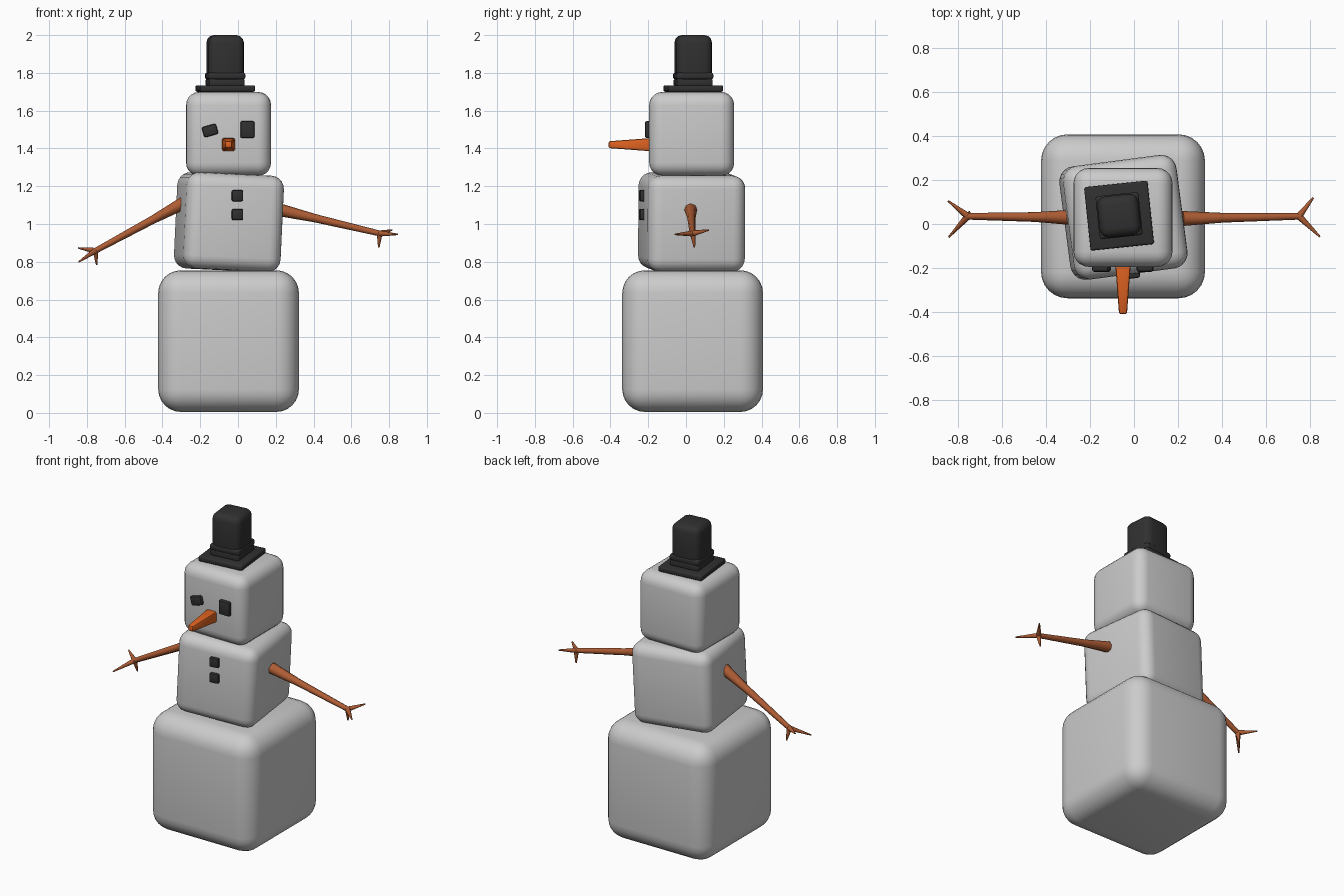
import bpy, bmesh
from math import radians
from mathutils import Vector, Matrix, Euler

cube = bpy.data.objects.get("Cube")
if cube:
    bpy.data.objects.remove(cube, do_unlink=True)


def material(name, rgb):
    m = bpy.data.materials.new(name)
    m.use_nodes = True
    m.diffuse_color = (*rgb, 1)
    m.node_tree.nodes["Principled BSDF"].inputs["Base Color"].default_value = (*rgb, 1)
    return m


SNOW = material("snow grey", (0.6, 0.6, 0.6))
BLACK = material("charcoal", (0.03, 0.03, 0.03))
ORANGE = material("carrot orange", (0.72, 0.12, 0.015))
WOOD = material("branch brown", (0.43, 0.11, 0.035))


def finish(bm, name, mat, angle=40):
    bmesh.ops.recalc_face_normals(bm, faces=bm.faces)
    mesh = bpy.data.meshes.new(name)
    bm.to_mesh(mesh)
    bm.free()
    mesh.materials.append(mat)
    obj = bpy.data.objects.new(name, mesh)
    bpy.context.collection.objects.link(obj)
    bpy.ops.object.select_all(action='DESELECT')
    obj.select_set(True)
    bpy.context.view_layer.objects.active = obj
    bpy.ops.object.shade_smooth_by_angle(angle=radians(angle))
    return obj


def rounded_box(name, mat, centre, size, radius, segments=4, turn=(0, 0, 0), front_scale=1):
    """Box with rounded edges; front_scale shrinks its -y end."""
    bm = bmesh.new()
    bmesh.ops.create_cube(bm, size=1)
    for v in bm.verts:
        k = front_scale if v.co.y < 0 else 1
        v.co = Vector((v.co.x * size[0] * k, v.co.y * size[1], v.co.z * size[2] * k))
    bmesh.ops.bevel(bm, geom=bm.edges[:], offset=radius, segments=segments,
                    profile=0.5, affect='EDGES', clamp_overlap=True)
    obj = finish(bm, name, mat)
    obj.location = centre
    obj.rotation_euler = Euler([radians(a) for a in turn])
    return obj


def rod(bm, a, b, r1, r2):
    """Tapered stick from a to b."""
    a, b = Vector(a), Vector(b)
    d = b - a
    mat = Matrix.Translation((a + b) / 2) @ d.to_track_quat('Z', 'Y').to_matrix().to_4x4()
    bmesh.ops.create_cone(bm, cap_ends=True, segments=8, radius1=r1, radius2=r2,
                          depth=d.length, matrix=mat)


# Three stacked snow blocks
rounded_box("lower_body", SNOW, (-0.05, 0.035, 0.38), (0.745, 0.745, 0.75), 0.12, 6)
rounded_box("middle_body", SNOW, (-0.048, 0.03, 1.01), (0.52, 0.52, 0.51), 0.07, 5, (0, 2.7, 7.5))
rounded_box("head", SNOW, (-0.05, 0.03, 1.477), (0.45, 0.45, 0.445), 0.07, 5)

# Hat: brim, band ridges, crown
HAT = (-0.068, 0.038)
for part, width, low, high, r in (("hat_brim", 0.29, 1.7, 1.734, 0.01),
                                  ("hat_foot", 0.19, 1.73, 1.768, 0.008),
                                  ("hat_band", 0.196, 1.765, 1.802, 0.012),
                                  ("hat_crown", 0.188, 1.72, 2.0, 0.04)):
    rounded_box(part, BLACK, (*HAT, (low + high) / 2), (width, width, high - low), r, 3, (0, 0, 6))

# Face
rounded_box("right_eye", BLACK, (-0.148, -0.2, 1.495), (0.078, 0.035, 0.057), 0.01, 2, (0, -16, 0))
rounded_box("left_eye", BLACK, (0.05, -0.2, 1.5), (0.076, 0.035, 0.09), 0.01, 2)
rounded_box("nose", ORANGE, (-0.05, -0.29, 1.42), (0.072, 0.24, 0.072), 0.009, 2, front_scale=0.5)

# Buttons
for name, z in (("upper_button", 1.15), ("lower_button", 1.05)):
    rounded_box(name, BLACK, (-0.003, -0.232, z), (0.06, 0.03, 0.06), 0.009, 2, (0, 0, 7.5))

# Branch arms with three twig fingers each
ARMS = {
    "left_arm": ((0.22, 0.025, 1.075), (0.75, 0.035, 0.95),
                 ((0.845, -0.058, 0.945), (0.815, 0.12, 0.968), (0.745, 0.045, 0.875))),
    "right_arm": ((-0.29, 0.03, 1.11), (-0.755, 0.035, 0.858),
                  ((-0.842, -0.06, 0.80), (-0.845, 0.105, 0.873), (-0.748, 0.055, 0.784))),
}
for name, (shoulder, wrist, tips) in ARMS.items():
    bm = bmesh.new()
    elbow = Vector(shoulder).lerp(Vector(wrist), 0.35)
    rod(bm, shoulder, elbow, 0.034, 0.022)
    rod(bm, elbow, wrist, 0.022, 0.015)
    for tip in tips:
        rod(bm, wrist, tip, 0.016, 0.004)
    finish(bm, name, WOOD, 50)
